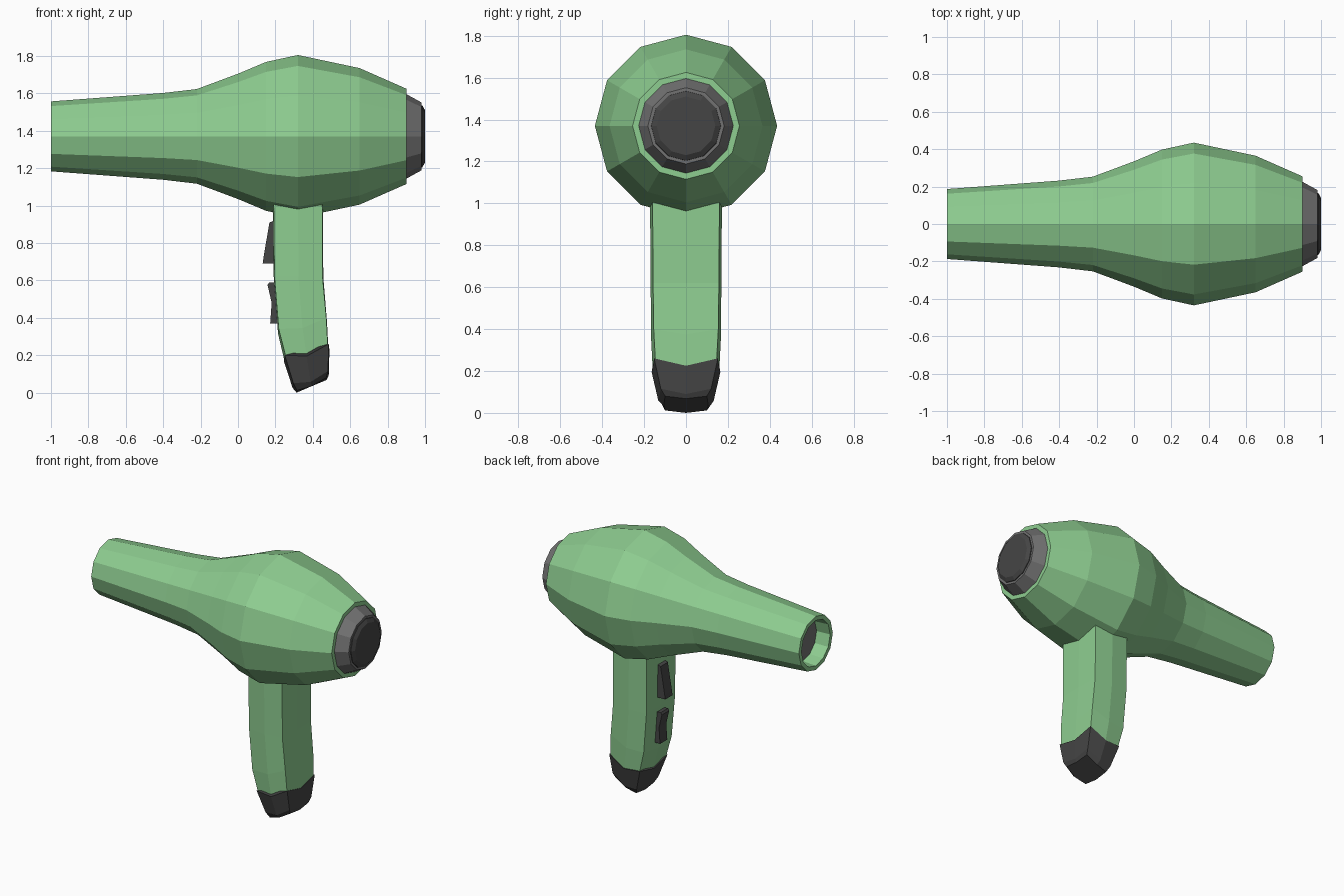
import bpy, bmesh
from math import sin, cos, pi

cube = bpy.data.objects.get("Cube")
if cube:
    bpy.data.objects.remove(cube)


def make_material(name, colour):
    m = bpy.data.materials.new(name)
    m.use_nodes = True
    m.diffuse_color = (*colour, 1)
    for n in m.node_tree.nodes:
        if n.type == 'BSDF_PRINCIPLED':
            n.inputs["Base Color"].default_value = (*colour, 1)
            n.inputs["Roughness"].default_value = 0.6
    return m


GREEN = make_material("soft green", (0.27, 0.61, 0.28))
DARK = make_material("charcoal", (0.06, 0.06, 0.06))
GREY = make_material("mid grey", (0.17, 0.17, 0.17))
AXIS_Z = 1.37


def loft(name, rings, material, cap_start=True, cap_end=True):
    """Skin a list of equal-length point rings into a flat-shaded object."""
    bm = bmesh.new()
    loops = [[bm.verts.new(p) for p in ring] for ring in rings]
    n = len(loops[0])
    for a, b in zip(loops, loops[1:]):
        for i in range(n):
            j = (i + 1) % n
            bm.faces.new((a[i], a[j], b[j], b[i]))
    if cap_start:
        bm.faces.new(loops[0][::-1])
    if cap_end:
        bm.faces.new(loops[-1])
    bmesh.ops.recalc_face_normals(bm, faces=bm.faces)
    mesh = bpy.data.meshes.new(name)
    bm.to_mesh(mesh)
    bm.free()
    mesh.materials.append(material)
    ob = bpy.data.objects.new(name, mesh)
    bpy.context.collection.objects.link(ob)
    return ob


def barrel(name, profile, material, **caps):
    """Twelve-sided turned part along the x axis from (x, radius) pairs."""
    rings = [[(x, r * sin(k * pi / 6), AXIS_Z + r * cos(k * pi / 6))
              for k in range(12)] for x, r in profile]
    return loft(name, rings, material, **caps)


def grip_ring(x0, x1, z0, z1, y, dip=0.0, bulge=0.012):
    """Tilted, slightly bowed rectangular section; mid points sag by dip."""
    xm, zm = (x0 + x1) / 2, (z0 + z1) / 2
    return [(x0, -y, z0), (xm, -y - bulge, zm - dip), (x1, -y, z1),
            (x1 + bulge / 3, 0, z1 - dip), (x1, y, z1),
            (xm, y + bulge, zm - dip), (x0, y, z0),
            (x0 - bulge / 3, 0, z0 - dip)]


def side_plate(name, outline, half_width, material):
    """Extrude an x-z outline across y."""
    rings = [[(x, s * half_width, z) for x, z in outline] for s in (-1, 1)]
    return loft(name, rings, material)


# Main housing: nozzle bore, outer shell and rear lip in one skin
barrel("housing", [(-0.88, 0.15), (-1, 0.158), (-1, 0.187), (-0.4, 0.232),
                   (-0.22, 0.253), (0, 0.335), (0.15, 0.398), (0.32, 0.435),
                   (0.65, 0.365), (0.9, 0.255), (0.9, 0.2)],
       GREEN, cap_start=False, cap_end=False)
barrel("nozzle_grille", [(-0.9, 0.153), (-0.88, 0.153)], GREY)

# Rear air intake
barrel("intake_ring", [(0.88, 0.226), (0.9, 0.226), (0.98, 0.182), (0.98, 0.15)],
       GREY)
barrel("intake_cover", [(0.97, 0.168), (0.985, 0.166), (1.0, 0.14)], DARK)

# Handle, running up into the housing
loft("handle", [grip_ring(0.19, 0.45, 1.1, 1.1, 0.16),
                grip_ring(0.195, 0.452, 0.62, 0.62, 0.157),
                grip_ring(0.218, 0.472, 0.34, 0.4, 0.154, 0.025),
                grip_ring(0.256, 0.48, 0.19, 0.25, 0.146, 0.035)], GREEN)

# Dark end cap
loft("handle_end_cap", [grip_ring(0.25, 0.485, 0.2, 0.26, 0.152, 0.035),
                        grip_ring(0.296, 0.481, 0.05, 0.115, 0.12, 0.025),
                        grip_ring(0.315, 0.472, 0.012, 0.08, 0.1, 0.012, 0.006)],
     DARK)

# Trigger and rocker switch
side_plate("trigger", [(0.168, 0.91), (0.21, 0.925), (0.21, 0.69),
                       (0.132, 0.69), (0.136, 0.72)], 0.04, DARK)
side_plate("rocker_switch", [(0.158, 0.575), (0.166, 0.59), (0.23, 0.585),
                             (0.23, 0.37), (0.172, 0.37), (0.18, 0.48)],
           0.04, DARK)
